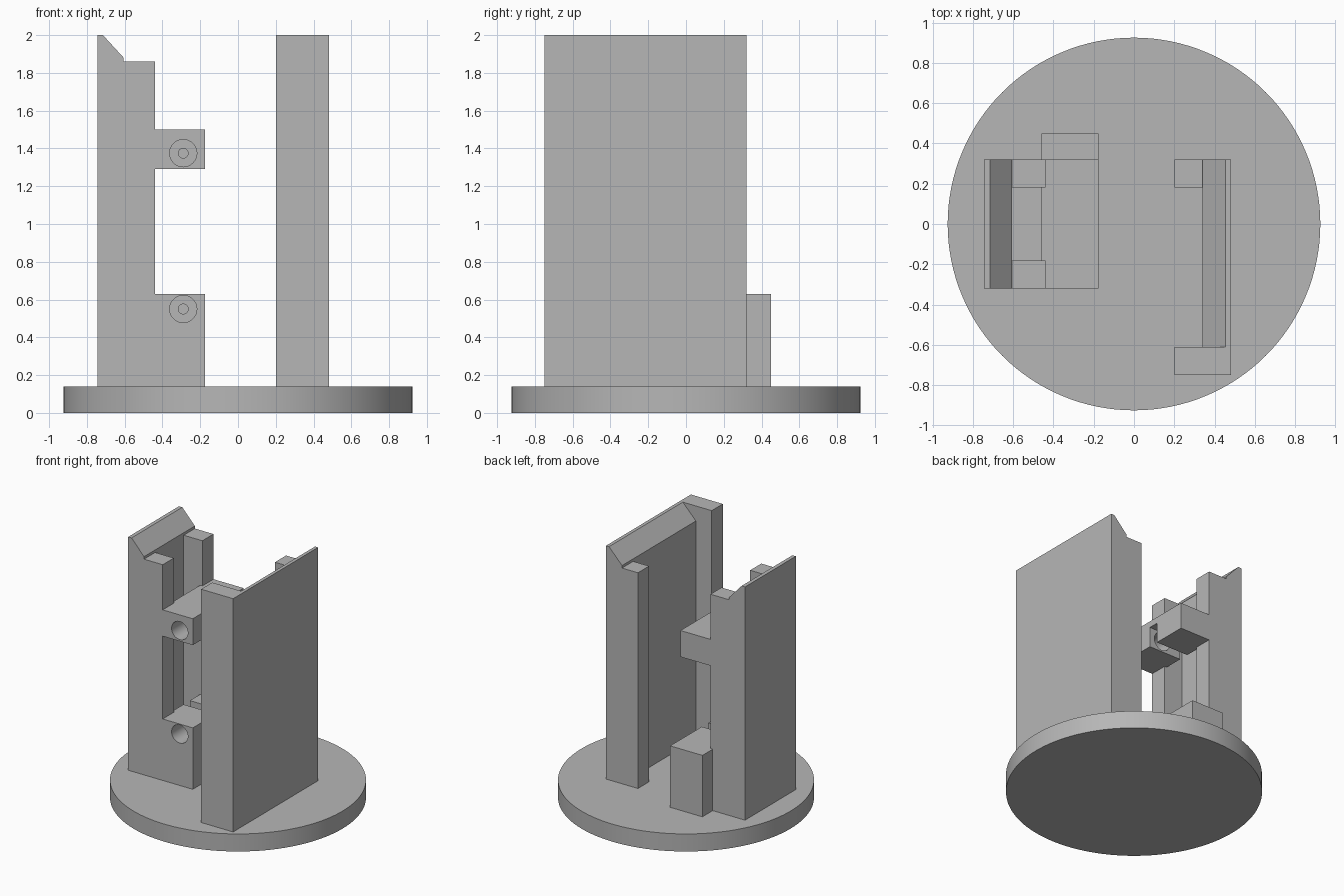
import bpy
import bmesh
import math
from mathutils import Matrix, Vector

cube = bpy.data.objects.get("Cube")
if cube:
    bpy.data.objects.remove(cube, do_unlink=True)

grey = bpy.data.materials.new("plain_grey")
grey.use_nodes = True
grey.diffuse_color = (0.47, 0.47, 0.47, 1)
grey.node_tree.nodes["Principled BSDF"].inputs["Base Color"].default_value = grey.diffuse_color

FLOOR = 0.14       # top of the round base
POST_TOP = 1.86


def finish(name, bm):
    bmesh.ops.recalc_face_normals(bm, faces=bm.faces)
    mesh = bpy.data.meshes.new(name)
    bm.to_mesh(mesh)
    bm.free()
    mesh.materials.append(grey)
    obj = bpy.data.objects.new(name, mesh)
    bpy.context.collection.objects.link(obj)
    return obj


def extrude_y(name, profile, y0, y1):
    """Extrude an x-z profile from y0 to y1."""
    bm = bmesh.new()
    face = bm.faces.new([bm.verts.new((x, y0, z)) for x, z in profile])
    new = bmesh.ops.extrude_face_region(bm, geom=[face])["geom"]
    verts = [v for v in new if isinstance(v, bmesh.types.BMVert)]
    bmesh.ops.translate(bm, verts=verts, vec=(0, y1 - y0, 0))
    return finish(name, bm)


def box(name, x0, x1, y0, y1, z0, z1):
    return extrude_y(name, [(x0, z0), (x1, z0), (x1, z1), (x0, z1)], y0, y1)


def cylinder(name, radius, depth, centre, sides, along_y=False):
    bm = bmesh.new()
    turn = Matrix.Rotation(math.pi / 2, 4, "X") if along_y else Matrix()
    bmesh.ops.create_cone(bm, cap_ends=True, segments=sides, radius1=radius, radius2=radius,
                          depth=depth, matrix=Matrix.Translation(Vector(centre)) @ turn)
    return finish(name, bm)


def cut(obj, cutters):
    """Subtract the cutters, then discard them."""
    for cutter in cutters:
        mod = obj.modifiers.new("cut", "BOOLEAN")
        mod.operation, mod.solver, mod.object = "DIFFERENCE", "EXACT", cutter
    graph = bpy.context.evaluated_depsgraph_get()
    mesh = bpy.data.meshes.new_from_object(obj.evaluated_get(graph))
    obj.modifiers.clear()
    obj.data = mesh
    for cutter in cutters:
        bpy.data.objects.remove(cutter, do_unlink=True)


def smooth(obj):
    bpy.ops.object.select_all(action="DESELECT")
    obj.select_set(True)
    bpy.context.view_layer.objects.active = obj
    bpy.ops.object.shade_smooth_by_angle(angle=math.radians(30))


def wall(name, outer, ridge, inner, y0, y1):
    """Upright plate whose inner top edge is bevelled."""
    return extrude_y(name, [(outer, FLOOR), (inner, FLOOR), (inner, 1.88),
                            (ridge, 2), (outer, 2)], y0, y1)


# Round base
smooth(cylinder("base", 0.925, FLOOR, (0, 0, FLOOR / 2), 128))

# Right channel: wall and two equal posts
wall("right_wall", -0.745, -0.715, -0.605, -0.32, 0.32)
box("right_front_post", -0.605, -0.44, -0.32, -0.18, FLOOR, POST_TOP)
box("right_back_post", -0.605, -0.44, 0.18, 0.32, FLOOR, POST_TOP)

# Left channel: longer wall, full-height front post, shorter back post
wall("left_wall", 0.482, 0.455, 0.34, -0.61, 0.32)
box("left_front_post", 0.2, 0.482, -0.75, -0.61, FLOOR, 2)
box("left_back_post", 0.2, 0.34, 0.18, 0.32, FLOOR, POST_TOP)

# Brackets, each with a bolt hole, a nut slot and a pilot hole behind it
brackets = [("lower_bracket", FLOOR, 0.63, 0.45, 0.55, (0.47, 0.7)),
            ("upper_bracket", 1.29, 1.5, 0.32, 1.375, (1.2, 1.45))]
for name, z0, z1, back, hole_z, slot in brackets:
    bracket = box(name, -0.46, -0.175, -0.32, back, z0, z1)
    cut(bracket, [
        cylinder("bolt_cutter", 0.072, 0.4, (-0.29, -0.2, hole_z), 48, True),
        box("slot_cutter", -0.6, -0.1, -0.03, 0.05, *slot),
        cylinder("pilot_cutter", 0.026, 0.2, (-0.29, 0.1, hole_z), 24, True),
    ])
    smooth(bracket)
